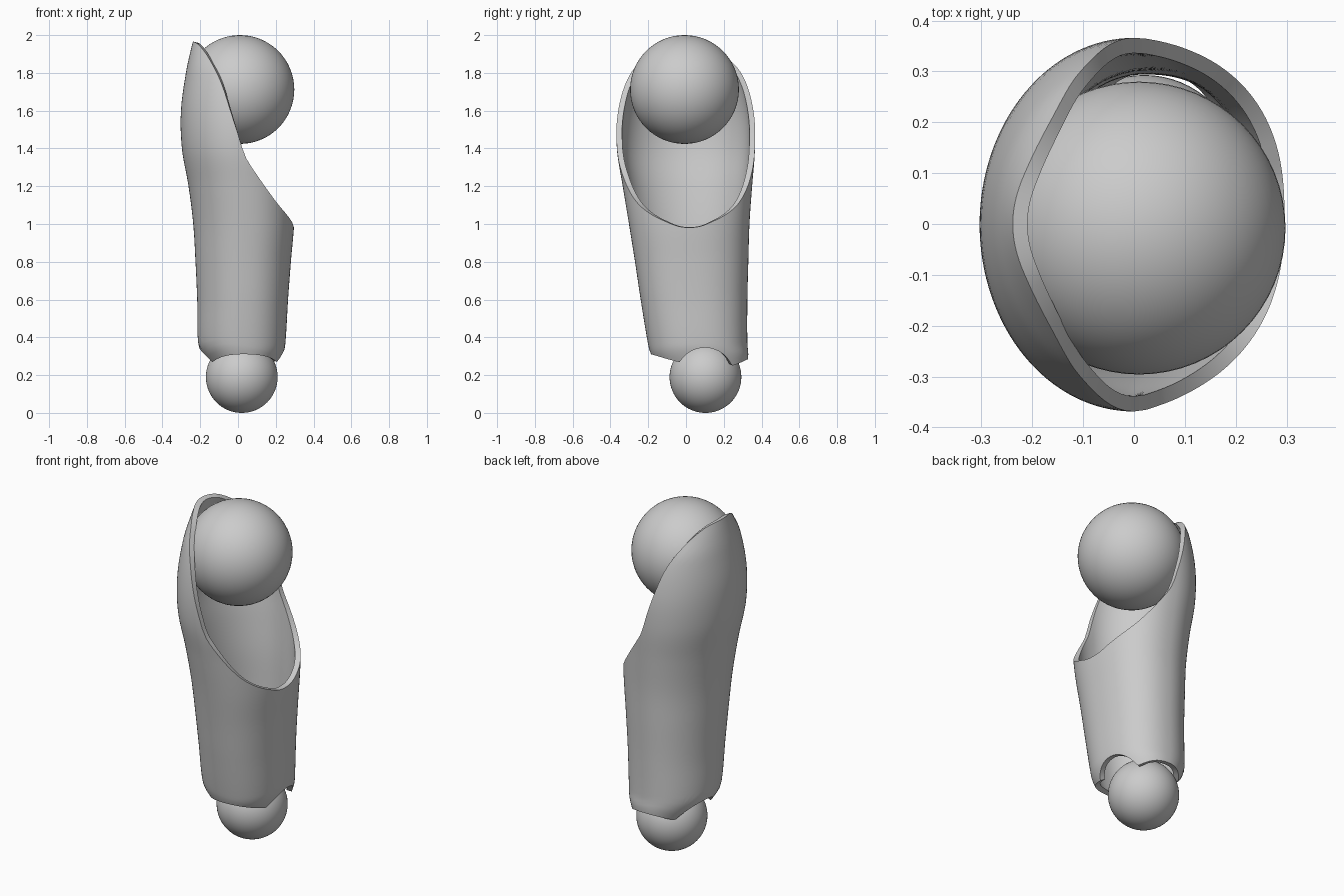
import bpy, bmesh, math

cube = bpy.data.objects.get("Cube")
if cube:
    bpy.data.objects.remove(cube)

grey = bpy.data.materials.new("plain_grey")
grey.use_nodes = True
grey.diffuse_color = (0.6, 0.6, 0.6, 1)
grey.node_tree.nodes["Principled BSDF"].inputs["Base Color"].default_value = (0.6, 0.6, 0.6, 1)


def curve(points, t):
    """Smooth interpolation through rows of (t, value, ...)."""
    if t <= points[0][0]:
        return points[0][1:]
    if t >= points[-1][0]:
        return points[-1][1:]
    i = max(k for k in range(len(points) - 1) if points[k][0] <= t)
    a, b = points[i], points[i + 1]
    before, after = points[max(i - 1, 0)], points[min(i + 2, len(points) - 1)]
    h = b[0] - a[0]
    u = (t - a[0]) / h
    out = []
    for c in range(1, len(a)):
        ma = (b[c] - before[c]) / (b[0] - before[0]) * h
        mb = (after[c] - a[c]) / (after[0] - a[0]) * h
        out.append((2*u**3 - 3*u**2 + 1) * a[c] + (u**3 - 2*u**2 + u) * ma
                   + (3*u**2 - 2*u**3) * b[c] + (u**3 - u**2) * mb)
    return out


# Sleeve outline: height, right side, left side, front, back
SECTIONS = [
    (0.24, -0.14, 0.21, -0.14, 0.32), (0.31, -0.185, 0.238, -0.185, 0.33),
    (0.36, -0.21, 0.25, -0.2, 0.325), (0.6, -0.216, 0.265, -0.24, 0.325),
    (0.8, -0.225, 0.28, -0.27, 0.33), (1.0, -0.237, 0.297, -0.302, 0.336),
    (1.2, -0.262, 0.3, -0.335, 0.35), (1.4, -0.297, 0.3, -0.366, 0.365),
    (1.6, -0.302, 0.3, -0.362, 0.36), (1.8, -0.276, 0.28, -0.32, 0.32),
    (1.9, -0.255, 0.26, -0.26, 0.26), (1.98, -0.235, 0.24, -0.2, 0.2)]
# Sloping shoulder opening: height, x
OPENING = [
    (0.97, 0.3), (1.02, 0.28), (1.12, 0.2), (1.26, 0.1), (1.36, 0.037),
    (1.43, 0.015), (1.6, -0.04), (1.75, -0.09), (1.87, -0.15),
    (1.94, -0.2), (1.965, -0.235), (1.98, -0.3)]
# Bottom hem: y, height
HEM = [(-0.19, 0.312), (-0.03, 0.268), (0.1, 0.255), (0.24, 0.25), (0.33, 0.285)]


def sleeve_point(angle, z):
    x0, x1, y0, y1 = curve(SECTIONS, z)
    c, s = math.cos(angle), math.sin(angle)
    power = 2 / 2.3 if c > 0 else 1
    x = math.copysign(abs(c) ** power, c) * (x1 - x0) / 2 + (x0 + x1) / 2
    y = math.copysign(abs(s) ** power, s) * (y1 - y0) / 2 + (y0 + y1) / 2
    return x, y, z


def top_height(angle):
    low, high = 0.9, 1.98
    for _ in range(30):
        mid = (low + high) / 2
        if sleeve_point(angle, mid)[0] < curve(OPENING, mid)[0]:
            low = mid
        else:
            high = mid
    return low


def bottom_height(angle):
    # hem with a round notch on both sides for the lower joint
    z = 0.3
    for _ in range(15):
        y = sleeve_point(angle, z)[1]
        arch = 0.19 + math.sqrt(max(0, 0.155 ** 2 - (y - 0.1) ** 2))
        z = (z + max(arch, curve(HEM, y)[0])) / 2
    return z


def finish(obj):
    obj.data.materials.append(grey)
    bpy.ops.object.select_all(action='DESELECT')
    bpy.context.view_layer.objects.active = obj
    obj.select_set(True)
    bpy.ops.object.shade_smooth_by_angle(angle=math.radians(35))


# Sleeve shell
SEGMENTS, ROWS = 128, 48
bm = bmesh.new()
rings = []
angles = [2 * math.pi * i / SEGMENTS for i in range(SEGMENTS)]
spans = [(a, bottom_height(a), top_height(a)) for a in angles]
for r in range(ROWS + 1):
    t = r / ROWS
    rings.append([bm.verts.new(sleeve_point(a, lo + (hi - lo) * t)) for a, lo, hi in spans])
for lower, upper in zip(rings, rings[1:]):
    for i in range(SEGMENTS):
        j = (i + 1) % SEGMENTS
        bm.faces.new((lower[i], lower[j], upper[j], upper[i]))
mesh = bpy.data.meshes.new("sleeve")
bm.to_mesh(mesh)
bm.free()
sleeve = bpy.data.objects.new("sleeve", mesh)
bpy.context.collection.objects.link(sleeve)
bpy.context.view_layer.objects.active = sleeve
wall = sleeve.modifiers.new("wall", 'SOLIDIFY')
wall.thickness = 0.03
wall.offset = -1
bpy.ops.object.modifier_apply(modifier=wall.name)
finish(sleeve)

# Ball joints
for name, radius, place in (("shoulder_ball", 0.288, (0.01, -0.008, 1.712)),
                            ("elbow_ball", 0.19, (0.02, 0.103, 0.19))):
    bpy.ops.mesh.primitive_uv_sphere_add(segments=64, ring_count=32, radius=radius, location=place)
    ball = bpy.context.object
    ball.name = name
    finish(ball)
